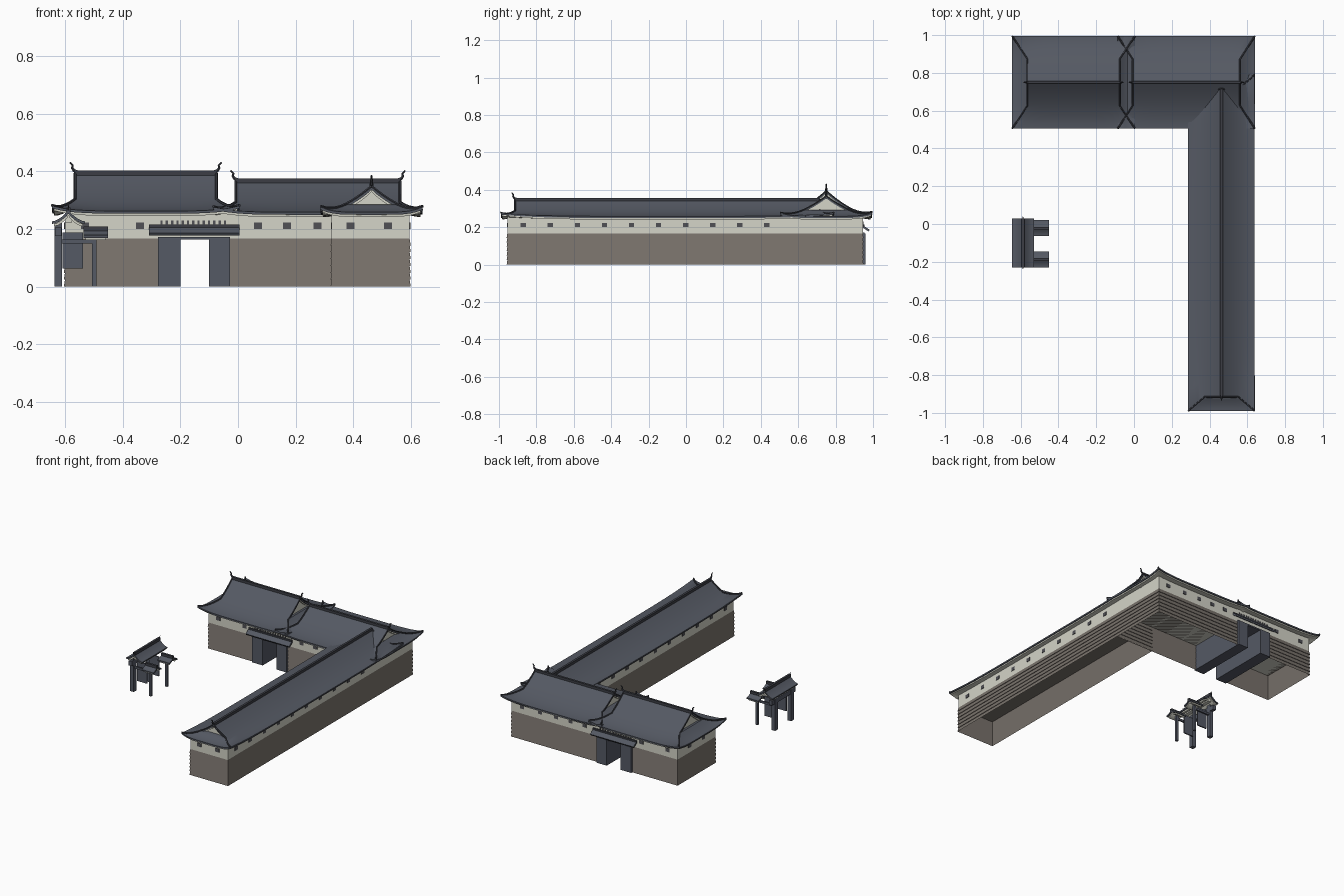
import bpy, bmesh, math
from mathutils import Vector

if "Cube" in bpy.data.objects:
    bpy.data.objects.remove(bpy.data.objects["Cube"])


def material(name, rgb):
    m = bpy.data.materials.new(name)
    m.use_nodes = True
    m.diffuse_color = (*rgb, 1)
    m.node_tree.nodes["Principled BSDF"].inputs["Base Color"].default_value = (*rgb, 1)
    return m


TILE = material("slate tile", (0.09, 0.10, 0.125))
RIDGE = material("dark ridge", (0.045, 0.048, 0.06))
PLASTER = material("pale plaster", (0.66, 0.66, 0.58))
BOARD = material("brown boards", (0.19, 0.168, 0.148))
TIMBER = material("blue grey timber", (0.09, 0.10, 0.13))
WINDOW = material("window grey", (0.08, 0.08, 0.09))
made = []


def add(name, bm, mat, smooth=False):
    mesh = bpy.data.meshes.new(name)
    bm.to_mesh(mesh)
    bm.free()
    ob = bpy.data.objects.new(name, mesh)
    bpy.context.collection.objects.link(ob)
    mesh.materials.append(mat)
    made.append((ob, smooth))
    return ob


def box(name, mat, xs, ys, zs):
    bm = bmesh.new()
    bmesh.ops.create_cube(bm, size=1)
    for v in bm.verts:
        v.co = [(a + b) / 2 + c * (b - a) for (a, b), c in zip((xs, ys, zs), v.co)]
    return add(name, bm, mat)


def tube(name, mat, points, radius, taper=1.0):
    cu = bpy.data.curves.new(name, 'CURVE')
    cu.dimensions = '3D'
    cu.bevel_depth = radius
    cu.bevel_resolution = 1
    cu.use_fill_caps = True
    sp = cu.splines.new('POLY')
    sp.points.add(len(points) - 1)
    for i, (p, q) in enumerate(zip(sp.points, points)):
        p.co = (*q, 1)
        p.radius = 1 + (taper - 1) * i / (len(points) - 1)
    ob = bpy.data.objects.new(name, cu)
    bpy.context.collection.objects.link(ob)
    cu.materials.append(mat)
    made.append((ob, True))


def thicken(ob, t):
    mod = ob.modifiers.new("thickness", 'SOLIDIFY')
    mod.thickness = t
    mod.offset = -1


# Curved hip-and-gable roof; a plain gable when L equals R
def roof(name, centre, along_y, L, R, W, eave, H, lift=0.018, ends=(-1, 1), fin=0.035, rad=0.005):
    g = W / 2 if L > R else W
    cols = [i / 8 - 1 for i in range(17)]
    ks = [i / 5 for i in range(6)]

    def place(u, v, z):
        x, y = (-v, u) if along_y else (u, v)
        return Vector((centre[0] + x, centre[1] + y, z))

    def height(v):
        return eave + H * (1 - min(abs(v) / W, 1)) ** 1.7

    def hip(v):
        return max(0, (abs(v) - g) / (W - g)) if L > R else 0

    def edge(v, s=1, z=0):
        k = hip(v)
        return place(s * (R + (L - R) * k), v, height(v) + lift * abs(s) ** 5 * k * k + z)

    def main_point(v, s, drop, trim):
        k = hip(v)
        return place(s * (R + (L - R) * k - trim), v * (1 - trim / W),
                     height(v) + lift * abs(s) ** 5 * k * k - drop)

    half = [g * i / 5 for i in range(6)] + ([g + k * (W - g) for k in ks[1:]] if L > R else [])
    vs = [-v for v in reversed(half[1:])] + half

    def layer(label, mat, drop, trim, thick):
        bm = bmesh.new()

        def grid(rows):
            rows = [[bm.verts.new(p) for p in r] for r in rows]
            for a, b in zip(rows, rows[1:]):
                for i in range(len(a) - 1):
                    bm.faces.new((a[i], a[i + 1], b[i + 1], b[i]))

        grid([[main_point(v, s, drop, trim) for s in cols] for v in vs])
        if L > R:
            for e in (-1, 1):
                rows = [[place(e * (R - 0.03), c * e * g * .97, height(g) - drop) for c in cols]]
                for k in ks:
                    w = g + k * (W - g)
                    rows.append([place(e * (R + (L - R) * k - trim), c * e * w * (1 - trim / W),
                                       height(w) + lift * abs(c) ** 5 * k * k - drop) for c in cols])
                grid([list(reversed(r)) for r in rows])
        bmesh.ops.remove_doubles(bm, verts=bm.verts, dist=0.0002)
        for f in bm.faces:
            f.normal_update()
            if f.normal.z < 0:
                f.normal_flip()
        thicken(add(label, bm, mat, True), thick)

    layer(name + "_tiles", TILE, 0, 0, 0.009)
    layer(name + "_soffit", PLASTER, 0.009, 0.007, 0.008)

    # gable walls, edge ridges, top ridge and end finials
    for e in (-1, 1):
        if L > R:
            bm = bmesh.new()
            inner = [v for v in vs if abs(v) <= g + 1e-6]
            bm.faces.new([bm.verts.new(place(e * (R - 0.015), v, height(v) - 0.004)) for v in inner])
            add(name + "_gable_wall", bm, PLASTER)
            for side in (-1, 1):
                tube(name + "_hip_ridge", RIDGE, [edge(side * v, e, 0.002) for v in half], rad)
    top = eave + H
    a, b = place(-R, -0.007, 0), place(R, 0.007, 0)
    box(name + "_top_ridge", RIDGE, sorted((a.x, b.x)), sorted((a.y, b.y)), (top - 0.012, top + 0.011))
    for e in ends:
        path = [(-0.012, 0.1), (0.004, 0.3), (0.010, 0.55), (0.008, 0.8), (0.018, 1.1)]
        tube(name + "_finial", RIDGE,
             [place(e * (R + u * fin / 0.035), 0, top + h * fin) for u, h in path], 0.2 * fin, 0.45)


# Overlapping board walls, open underneath
def siding(name, x0, x1, y0, y1, top=0.167, rows=7):
    bm = bmesh.new()
    rings = []
    for i in range(rows):
        for o, z in ((0.004, i), (0, i + 1)):
            rings.append([bm.verts.new((x, y, z * top / rows)) for x, y in
                          ((x0 - o, y0 - o), (x1 + o, y0 - o), (x1 + o, y1 + o), (x0 - o, y1 + o))])
    for a, b in zip(rings, rings[1:]):
        for i in range(4):
            j = (i + 1) % 4
            bm.faces.new((a[i], a[j], b[j], b[i]))
    bm.faces.new(rings[-1])
    add(name, bm, BOARD)


# Walls
Y0, Y1 = 0.555, 0.945
siding("gatehouse_boards_right", -0.60, -0.277, Y0, Y1)
siding("gatehouse_boards_left", -0.028, 0.595, Y0, Y1)
siding("wing_boards", 0.325, 0.595, -0.955, Y0)
box("gatehouse_plaster", PLASTER, (-0.60, 0.595), (Y0, Y1), (0.167, 0.257))
box("wing_plaster", PLASTER, (0.325, 0.595), (-0.955, Y0), (0.167, 0.257))

# Roofs
roof("high_roof", (-0.32, 0.75), False, 0.325, 0.245, 0.245, 0.262, 0.13)
roof("low_roof", (0.277, 0.75), False, 0.363, 0.285, 0.245, 0.258, 0.106)
roof("wing_roof", (0.463, -0.10), True, 0.89, 0.815, 0.176, 0.258, 0.088, ends=(-1,))


# Small windows
def window(x, y, facing_x):
    a, b = (0.003, 0.014) if facing_x else (0.014, 0.003)
    box("window", WINDOW, (x - a, x + a), (y - b, y + b), (0.20, 0.223))


for x in (-0.53, -0.34, 0.07, 0.17, 0.275):
    window(x, Y0, False)
for x in (-0.53, -0.34, 0.07, 0.17, 0.275, 0.39, 0.52):
    window(x, Y1, False)
for x in (0.39, 0.52):
    window(x, -0.955, False)
for y in (0.68, 0.82):
    window(-0.60, y, True)
for i in range(10):
    for x in (0.325, 0.595):
        window(x, -0.87 + 0.1447 * i, True)

# Gate passage
for xs in ((-0.277, -0.20), (-0.10, -0.028)):
    box("gate_jamb", TIMBER, xs, (0.54, 0.96), (0, 0.167))
box("gate_lintel", TIMBER, (-0.277, -0.028), (0.545, 0.955), (0.163, 0.172))
for s in (-1, 1):
    bm = bmesh.new()
    corners = [(-0.308, 0.192, 0.213), (0.005, 0.192, 0.213), (0.005, 0.232, 0.186), (-0.308, 0.232, 0.186)]
    f = bm.faces.new([bm.verts.new((x, 0.75 + s * y, z)) for x, y, z in corners])
    f.normal_update()
    if f.normal.z < 0:
        f.normal_flip()
    thicken(add("gate_canopy", bm, TILE), 0.011)
    box("canopy_ridge", RIDGE, (-0.308, 0.005), sorted((0.75 + s * 0.192, 0.75 + s * 0.204)), (0.20, 0.215))
    for i in range(13):
        x = -0.265 + i * 0.0183
        box("lattice_bar", WINDOW, (x - 0.004, x + 0.004), sorted((0.75 + s * 0.19, 0.75 + s * 0.20)), (0.20, 0.23))

# Small free-standing gate
roof("small_gate_roof", (-0.588, -0.10), True, 0.13, 0.13, 0.058, 0.226, 0.038, fin=0.016)
for y, out in ((-0.187, -1), (-0.022, 1)):
    box("front_post", TIMBER, (-0.637, -0.611), (y - 0.014, y + 0.014), (0, 0.22))
    box("rear_post", TIMBER, (-0.506, -0.490), (y - 0.008, y + 0.008), (0, 0.175))
    box("tie_beam", TIMBER, (-0.62, -0.49), (y - 0.005, y + 0.005), (0.15, 0.163))
    door = y - out * 0.02
    box("open_door", TIMBER, (-0.608, -0.538), (door - 0.004, door + 0.004), (0.062, 0.188))
    roof("post_roof", (-0.493, y), False, 0.042, 0.042, 0.042, 0.178, 0.02, ends=())
box("gate_beam", TIMBER, (-0.634, -0.612), (-0.22, 0.02), (0.175, 0.205))
box("gable_beam", PLASTER, (-0.600, -0.576), (-0.215, 0.015), (0.222, 0.25))

# Bake modifiers and curves, then shade the curved parts
bpy.ops.object.select_all(action='DESELECT')
for ob, smooth in made:
    ob.select_set(True)
bpy.context.view_layer.objects.active = made[0][0]
bpy.ops.object.convert(target='MESH')
for ob, smooth in made:
    ob.select_set(smooth)
bpy.ops.object.shade_smooth_by_angle(angle=math.radians(30))
